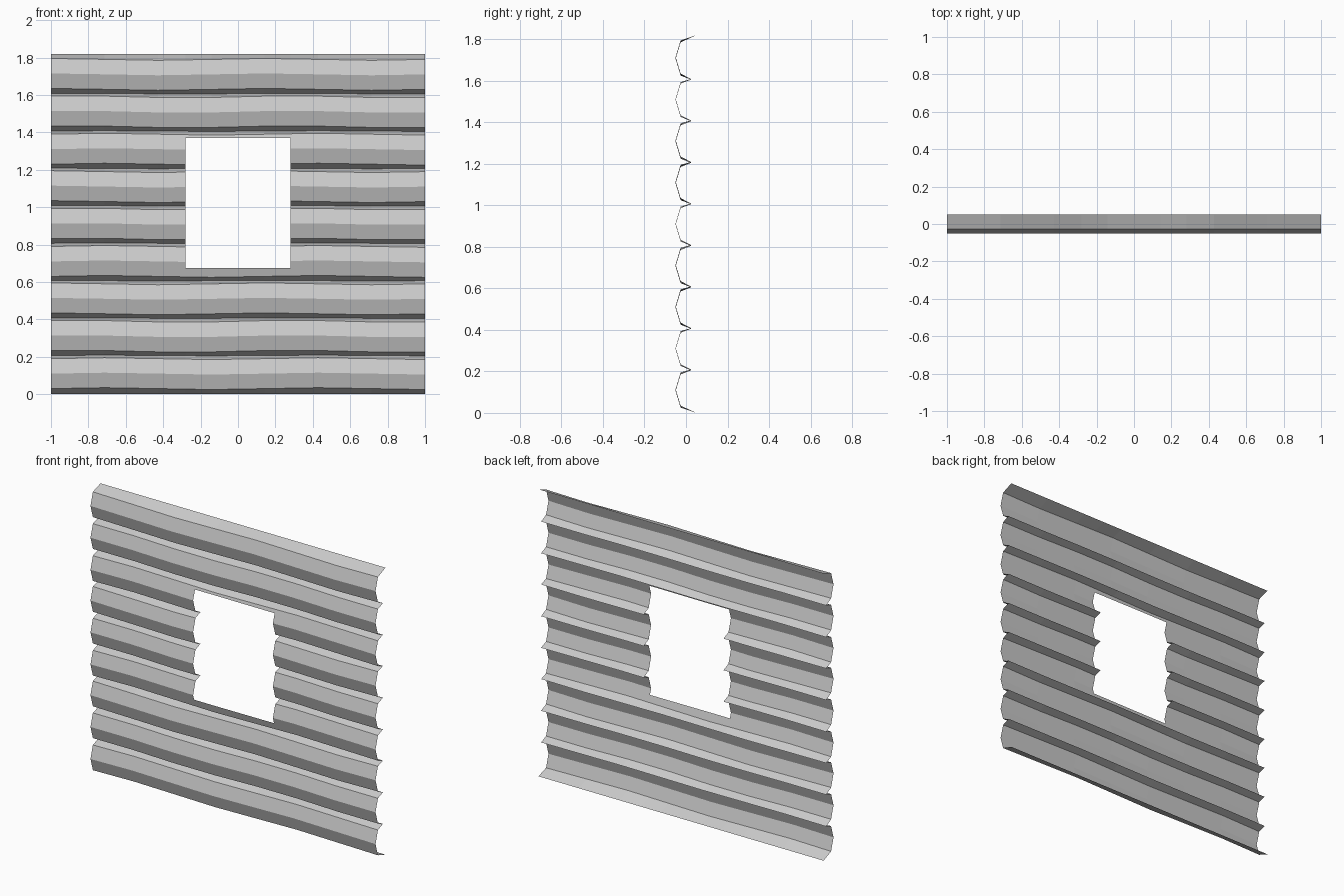
import bpy, bmesh, math
from mathutils import Vector

cube = bpy.data.objects.get("Cube")
if cube:
    bpy.data.objects.remove(cube, do_unlink=True)

LOGS, PITCH, SEGMENTS = 9, 0.2, 7
TOP = LOGS * PITCH + 0.02

# Plain grey timber
timber = bpy.data.materials.new("grey timber")
timber.use_nodes = True
grey = (0.6, 0.6, 0.6, 1)
timber.diffuse_color = grey
timber.node_tree.nodes["Principled BSDF"].inputs["Base Color"].default_value = grey

# Stacked log profile: (depth, height, waviness, log number)
profile = [(0.05, 0.0, 0, 0)]
for i in range(LOGS):
    z = i * PITCH
    profile += [(-0.026, z + 0.03, 1, i), (-0.05, z + 0.11, 1, i), (-0.026, z + 0.19, 1, i)]
    if i < LOGS - 1:
        profile.append((0.024, z + 0.207, 0.4, i))
profile.append((0.05, TOP, 0, 0))


def wave(x, row):
    """Gentle unevenness of the hewn logs, shifted from log to log."""
    return 0.005 * math.cos(2 * math.pi * (x + 0.71 + 0.14 * (row % 3)) / 1.14)


# Wall sheet swept along x
bm = bmesh.new()
columns = []
for s in range(SEGMENTS + 1):
    x = -1 + 2 * s / SEGMENTS
    columns.append([bm.verts.new((x, y, z + w * wave(x, row))) for y, z, w, row in profile])
for a, b in zip(columns, columns[1:]):
    for j in range(len(profile) - 1):
        bm.faces.new((a[j], b[j], b[j + 1], a[j + 1]))

# Window opening
HALF, SILL, HEAD = 0.28, 0.675, 1.37
for co, no in (((-HALF, 0, 0), (1, 0, 0)), ((HALF, 0, 0), (1, 0, 0)),
               ((0, 0, SILL), (0, 0, 1)), ((0, 0, HEAD), (0, 0, 1))):
    bmesh.ops.bisect_plane(bm, geom=bm.verts[:] + bm.edges[:] + bm.faces[:],
                           plane_co=Vector(co), plane_no=Vector(no))
inside = []
for f in bm.faces:
    c = f.calc_center_median()
    if abs(c.x) < HALF and SILL < c.z < HEAD:
        inside.append(f)
bmesh.ops.delete(bm, geom=inside, context="FACES")

mesh = bpy.data.meshes.new("log_wall")
bm.to_mesh(mesh)
bm.free()
mesh.materials.append(timber)
wall = bpy.data.objects.new("log_wall", mesh)
bpy.context.collection.objects.link(wall)
